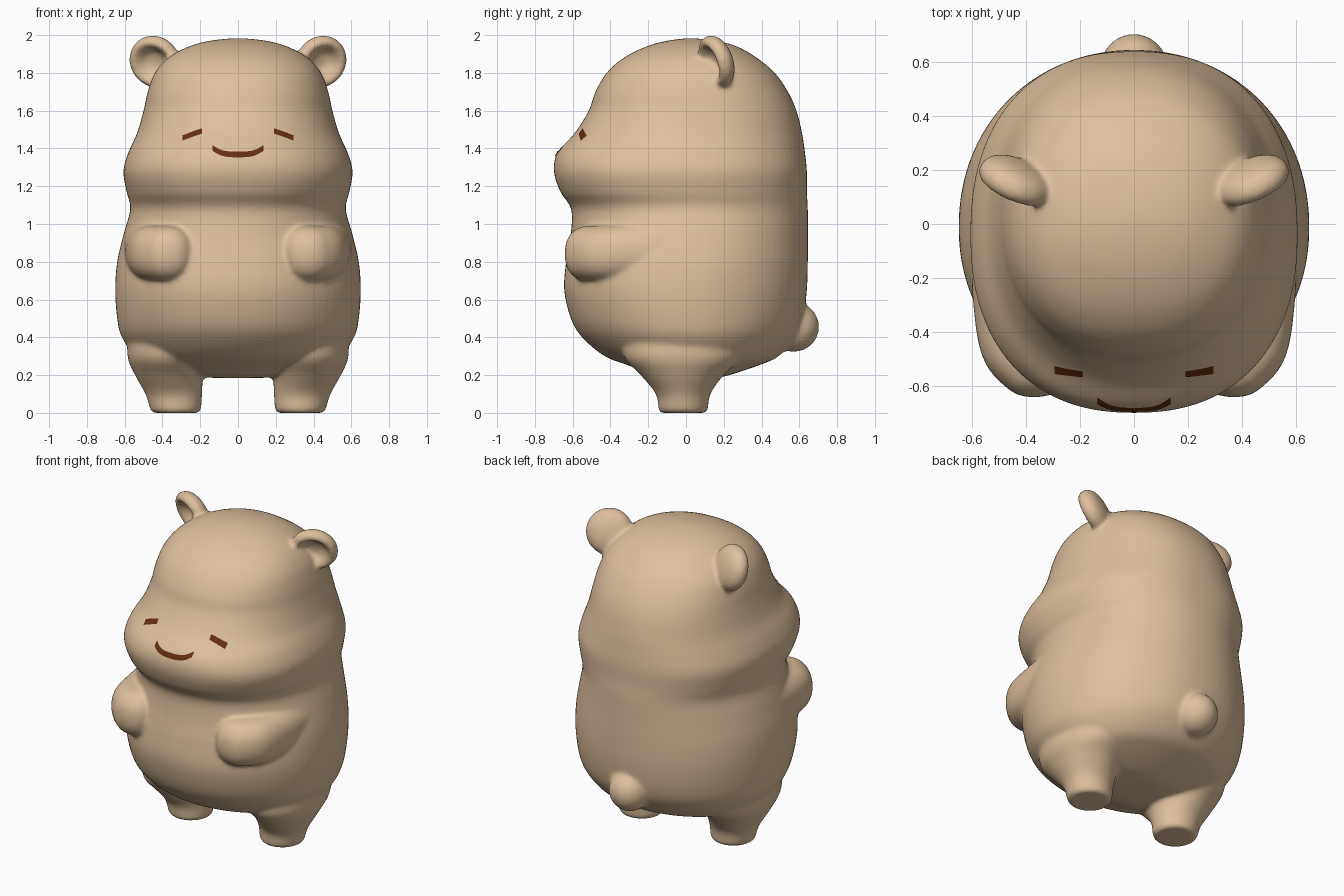
import bpy
import bmesh
from math import cos, sin, pi, radians
from mathutils import Matrix, Vector
from mathutils.bvhtree import BVHTree

if "Cube" in bpy.data.objects:
    bpy.data.objects.remove(bpy.data.objects["Cube"], do_unlink=True)


def material(name, rgb):
    mat = bpy.data.materials.new(name)
    mat.use_nodes = True
    color = (*rgb, 1)
    mat.diffuse_color = color
    bsdf = next(n for n in mat.node_tree.nodes if n.type == 'BSDF_PRINCIPLED')
    bsdf.inputs["Base Color"].default_value = color
    bsdf.inputs["Roughness"].default_value = 0.7
    return mat


tan = material("tan fur", (0.73, 0.53, 0.34))
cream = material("pale belly", (0.66, 0.54, 0.44))
brown = material("dark brown", (0.13, 0.028, 0.005))


def spow(v, e):
    return abs(v) ** e * (1 if v >= 0 else -1)


def catmull(pts, steps):
    """Smooth curve through tuples of any size."""
    out = []
    for i in range(len(pts) - 1):
        quad = [pts[max(i - 1, 0)], pts[i], pts[i + 1], pts[min(i + 2, len(pts) - 1)]]
        for k in range(steps):
            t = k / steps
            out.append(tuple(
                b + 0.5 * t * (c - a + t * (2 * a - 5 * b + 4 * c - d + t * (3 * (b - c) + d - a)))
                for a, b, c, d in zip(*quad)))
    return out + [pts[-1]]


def skin_rings(bm, rings):
    rings = [[bm.verts.new(p) for p in ring] for ring in rings]
    n = len(rings[0])
    for lo, hi in zip(rings, rings[1:]):
        for i in range(n):
            j = (i + 1) % n
            bm.faces.new((lo[i], lo[j], hi[j], hi[i]))
    bm.faces.new(rings[0][::-1])
    bm.faces.new(rings[-1])


def loft(bm, sections, cx_sign=1, segs=72, steps=5):
    """Sections: height, centre x, half width, front y, centre y, back y, squareness."""
    rings = []
    for z, cx, a, front, cy, back, n in catmull(sections, steps):
        ring = []
        for i in range(segs):
            t = 2 * pi * i / segs
            c, s = spow(cos(t), 2 / n), spow(sin(t), 2 / n)
            depth = back - cy if s > 0 else cy - front
            ring.append((cx_sign * cx + a * c, cy + depth * s, z))
        rings.append(ring)
    skin_rings(bm, rings)


def blob(bm, centre, radii, e=1.0):
    """Ellipsoid, squared off a little when e < 1."""
    geo = bmesh.ops.create_uvsphere(bm, u_segments=32, v_segments=20, radius=1)
    for v in geo["verts"]:
        v.co = Vector(centre) + Vector(spow(c, e) * r for c, r in zip(v.co, radii))


bm = bmesh.new()

# Torso and head in one loft
torso = [
    (0.185, -0.08, 0.12, 0.16, 2), (0.20, -0.18, 0.30, 0.23, 2),
    (0.25, -0.30, 0.46, 0.38, 2), (0.30, -0.43, 0.54, 0.49, 2),
    (0.40, -0.55, 0.615, 0.58, 2), (0.50, -0.61, 0.64, 0.62, 2.05),
    (0.65, -0.645, 0.65, 0.64, 2.1), (0.80, -0.635, 0.64, 0.645, 2.1),
    (0.95, -0.61, 0.605, 0.645, 2.1), (1.08, -0.608, 0.57, 0.645, 2.15),
    (1.17, -0.665, 0.59, 0.64, 2.25), (1.28, -0.70, 0.607, 0.64, 2.3),
    (1.38, -0.68, 0.58, 0.63, 2.25), (1.48, -0.59, 0.535, 0.615, 2.2),
    (1.60, -0.515, 0.50, 0.585, 2.2), (1.70, -0.48, 0.478, 0.54, 2.2),
    (1.80, -0.42, 0.44, 0.47, 2.2), (1.88, -0.33, 0.37, 0.375, 2.15),
    (1.94, -0.21, 0.26, 0.27, 2.1), (1.97, -0.10, 0.15, 0.16, 2),
    (1.983, 0.0, 0.03, 0.05, 2),
]
loft(bm, [(z, 0, a, f, max(-0.1, f * 0.5 + b * 0.5 - 0.01), b, n) for z, f, a, b, n in torso])

# Tail
blob(bm, (0, 0.57, 0.455), (0.128, 0.135, 0.132))

legs = [
    (0.0, 0.33, 0.115, -0.13, -0.015, 0.10, 2), (0.015, 0.33, 0.133, -0.145, -0.015, 0.115, 2),
    (0.10, 0.34, 0.15, -0.16, -0.015, 0.13, 2), (0.20, 0.365, 0.18, -0.24, -0.015, 0.20, 2),
    (0.30, 0.375, 0.21, -0.33, -0.015, 0.30, 2), (0.45, 0.36, 0.22, -0.34, -0.015, 0.32, 2),
]
arm_path = catmull([(0.47, -0.12, 0.87), (0.455, -0.32, 0.85), (0.43, -0.44, 0.845), (0.37, -0.505, 0.843)], 6)
ARM_R = (0.138, 0.138, 0.148)
# Ear cross-section: radius, depth
ear_profile = catmull([(0.002, 0.012), (0.05, 0.004), (0.085, -0.03), (0.112, -0.05), (0.138, -0.03),
                       (0.142, 0.005), (0.115, 0.042), (0.06, 0.062), (0.002, 0.066)], 4)

for side in (-1, 1):
    # Legs
    loft(bm, legs, cx_sign=side, segs=48)
    # Arms bending inward over the belly
    for x, y, z in arm_path:
        blob(bm, (side * x, y, z), ARM_R, 0.87)
    # Dished ears
    place = (Matrix.Translation((side * 0.437, 0.165, 1.862))
             @ Matrix.Rotation(side * radians(24), 4, 'Z')
             @ Matrix.Rotation(radians(18), 4, 'X'))
    skin_rings(bm, [[place @ Vector((r * cos(2 * pi * i / 40), d, r * sin(2 * pi * i / 40)))
                     for i in range(40)] for r, d in ear_profile])

bmesh.ops.recalc_face_normals(bm, faces=bm.faces)
mesh = bpy.data.meshes.new("body")
bm.to_mesh(mesh)
bm.free()
body = bpy.data.objects.new("body", mesh)
bpy.context.collection.objects.link(body)

# Fuse the parts into one soft skin
fuse = body.modifiers.new("fuse", 'REMESH')
fuse.mode = 'VOXEL'
fuse.voxel_size = 0.0115
soften = body.modifiers.new("soften", 'SMOOTH')
soften.factor = 0.5
soften.iterations = 12
bpy.context.view_layer.update()
fused = bpy.data.meshes.new_from_object(body.evaluated_get(bpy.context.evaluated_depsgraph_get()))
body.modifiers.clear()
body.data = fused


def on_arm(p):
    q = (abs(p.x), p.y, p.z)
    return any(sum(abs((a - b) / r) ** 2.3 for a, b, r in zip(q, c, ARM_R)) < 1.2
               for c in arm_path)


def is_pale(p):
    x = abs(p.x)
    if p.z < 0.5:
        return p.z > 0.012 and p.y < -0.05 and x < 0.346 + 0.28 * p.z
    d = x - 0.31
    top = 1.455 - 9 * d ** 3 if d > 0 else max(1.37, 1.455 - 1.6 * d * d)
    return p.y < -0.4 and p.z < top and not on_arm(p)


# Pale muzzle, belly and inner legs
bm = bmesh.new()
bm.from_mesh(fused)
bmesh.ops.bisect_plane(bm, geom=bm.verts[:] + bm.edges[:] + bm.faces[:], dist=0.0005,
                       plane_co=(0, -0.4, 0), plane_no=(0, 1, 0))
for f in bm.faces:
    f.smooth = True
    f.material_index = int(is_pale(f.calc_center_median()))
skin = BVHTree.FromBMesh(bm)
bm.to_mesh(fused)
bm.free()
fused.materials.clear()
fused.materials.append(tan)
fused.materials.append(cream)


def face_line(name, pts, half):
    """Thin ribbon laid on the face along x, z points."""
    rb = bmesh.new()
    rows = []
    for x, z in catmull(pts, 6):
        row = []
        for k in range(5):
            h = z + half * (k / 2 - 1)
            hit = skin.ray_cast(Vector((x, -2, h)), Vector((0, 1, 0)))[0]
            row.append(rb.verts.new((x, (hit.y if hit else -0.6) - 0.005, h)))
        rows.append(row)
    for a, b in zip(rows, rows[1:]):
        for k in range(4):
            rb.faces.new((a[k], b[k], b[k + 1], a[k + 1])).smooth = True
    me = bpy.data.meshes.new(name)
    rb.to_mesh(me)
    rb.free()
    me.materials.append(brown)
    bpy.context.collection.objects.link(bpy.data.objects.new(name, me))


# Smile and closed eyes
face_line("mouth", [(-0.135, 1.402), (-0.09, 1.378), (-0.04, 1.369), (0.04, 1.369),
                    (0.09, 1.378), (0.135, 1.402)], 0.015)
face_line("left_eye", [(0.19, 1.493), (0.24, 1.476), (0.295, 1.455)], 0.014)
face_line("right_eye", [(-0.295, 1.455), (-0.24, 1.476), (-0.19, 1.493)], 0.014)
